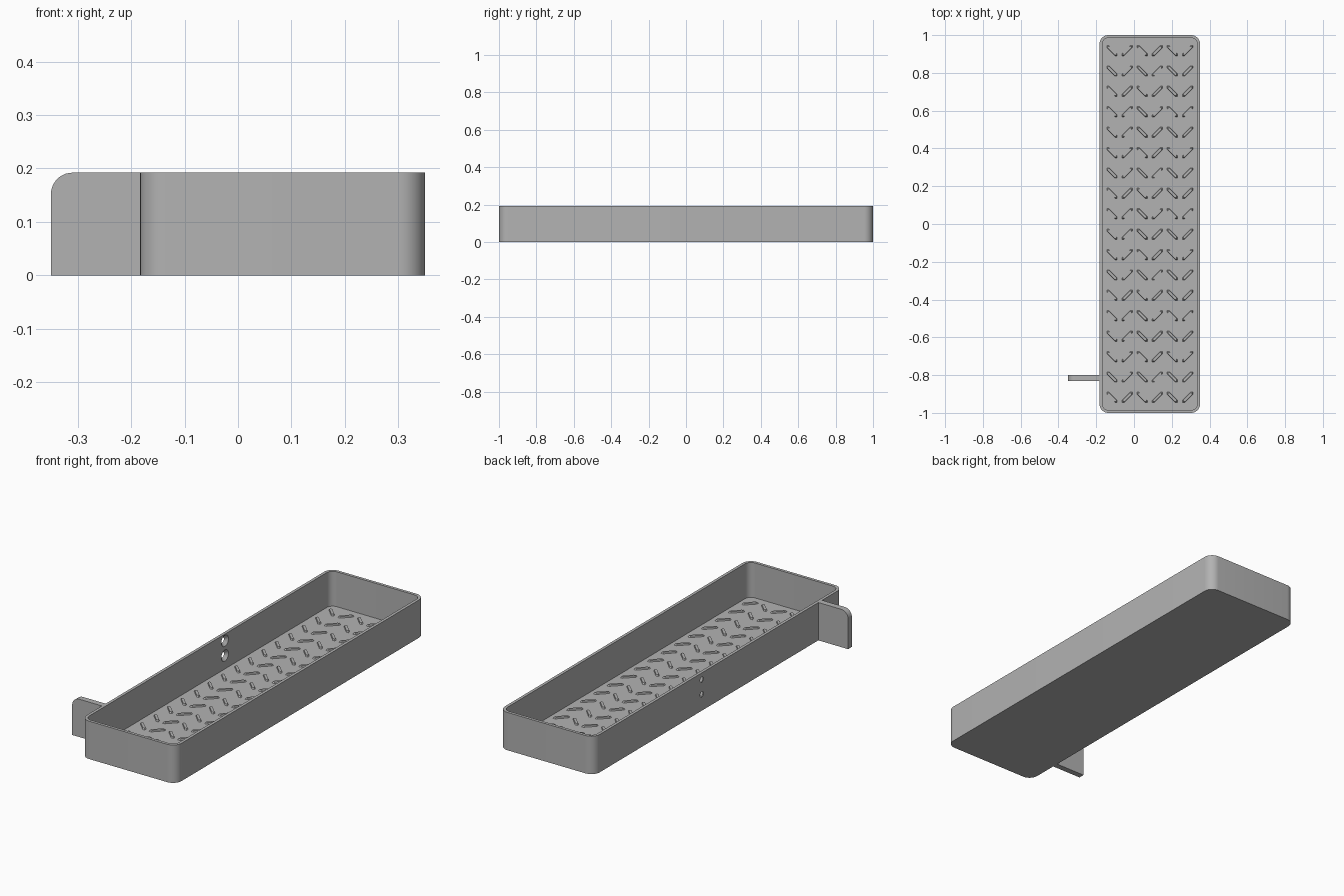
import bpy, bmesh, math
from mathutils import Matrix, Vector

if "Cube" in bpy.data.objects:
    bpy.data.objects.remove(bpy.data.objects["Cube"])

H = 0.192                                  # tray height
X0, X1, Y0, Y1 = -0.183, 0.35, -1.0, 1.0   # tray footprint
WALL, FLOOR, R = 0.015, 0.015, 0.048

grey = bpy.data.materials.new("plain_grey")
grey.diffuse_color = (0.45, 0.45, 0.45, 1)
grey.use_nodes = True
grey.node_tree.nodes["Principled BSDF"].inputs["Base Color"].default_value = grey.diffuse_color


def make(name, bm, smooth=True):
    bmesh.ops.recalc_face_normals(bm, faces=bm.faces)
    me = bpy.data.meshes.new(name)
    bm.to_mesh(me)
    bm.free()
    ob = bpy.data.objects.new(name, me)
    bpy.context.collection.objects.link(ob)
    me.materials.append(grey)
    bpy.ops.object.select_all(action='DESELECT')
    ob.select_set(True)
    bpy.context.view_layer.objects.active = ob
    if smooth:
        bpy.ops.object.shade_smooth_by_angle(angle=math.radians(30))
    return ob


def rounded_rect(inset, n=10):
    r = R - inset
    pts = []
    for i, (sx, sy) in enumerate([(1, 1), (-1, 1), (-1, -1), (1, -1)]):
        cx = X1 - R if sx > 0 else X0 + R
        cy = Y1 - R if sy > 0 else Y0 + R
        for k in range(n + 1):
            a = math.pi / 2 * (i + k / n)
            pts.append((cx + r * math.cos(a), cy + r * math.sin(a)))
    return pts


# Tray: outer wall, rim, inner wall and floor
bm = bmesh.new()
rings = [[bm.verts.new((x, y, z)) for x, y in rounded_rect(inset)]
         for inset, z in [(0, 0), (0, H), (WALL, H), (WALL, FLOOR)]]
for a, b in zip(rings, rings[1:]):
    for i in range(len(a)):
        j = (i + 1) % len(a)
        bm.faces.new((a[i], a[j], b[j], b[i]))
bm.faces.new(rings[0][::-1])
bm.faces.new(rings[-1])
tray = make("tray", bm)

# Countersunk screw holes through the left wall
bm = bmesh.new()
for z in (0.158, 0.083):
    m = Matrix.Translation((X0 + WALL / 2, 0.135, z)) @ Matrix.Rotation(math.pi / 2, 4, 'Y')
    bmesh.ops.create_cone(bm, cap_ends=True, segments=32, radius1=0.0095,
                          radius2=0.0325, depth=WALL + 0.008, matrix=m)
cutter = make("hole_cutter", bm, False)
bpy.context.view_layer.objects.active = tray
mod = tray.modifiers.new("holes", 'BOOLEAN')
mod.operation, mod.solver, mod.object = 'DIFFERENCE', 'EXACT', cutter
bpy.ops.object.modifier_apply(modifier=mod.name)
bpy.data.objects.remove(cutter)

# Side tab with a rounded upper corner
bm = bmesh.new()
r = 0.04
prof = [(X0 + 0.005, 0), (X0 + 0.005, H)]
for k in range(11):
    a = math.pi / 2 * (1 + k / 10)
    prof.append((-0.35 + r + r * math.cos(a), H - r + r * math.sin(a)))
prof.append((-0.35, 0))
face = bm.faces.new([bm.verts.new((x, -0.83, z)) for x, z in prof])
ext = bmesh.ops.extrude_face_region(bm, geom=[face])
bmesh.ops.translate(bm, vec=(0, 0.03, 0),
                    verts=[v for v in ext["geom"] if isinstance(v, bmesh.types.BMVert)])
make("side_tab", bm)

# Raised tread bars on the floor, in alternating diagonal columns
bm = bmesh.new()
cols, rows = 6, 18
mid = (X0 + X1) / 2
for c in range(cols):
    for w in range(rows):
        x = mid + (c - (cols - 1) / 2) * 0.08
        y = (w - (rows - 1) / 2) * 0.108
        ang = math.pi / 4 if c % 2 else -math.pi / 4
        m = Matrix.Translation((x, y, FLOOR)) @ Matrix.Rotation(ang, 4, 'Z')
        # hexagonal footprint with a smaller top
        low, top = [[bm.verts.new(m @ Vector((px * s, py * s, z)))
                     for px, py in [(0.04, 0), (0.032, 0.008), (-0.032, 0.008),
                                    (-0.04, 0), (-0.032, -0.008), (0.032, -0.008)]]
                    for s, z in [(1, -0.001), (0.8, 0.007)]]
        for i in range(6):
            j = (i + 1) % 6
            bm.faces.new((low[i], low[j], top[j], top[i]))
        bm.faces.new(top)
        bm.faces.new(low[::-1])
make("floor_treads", bm, False)
